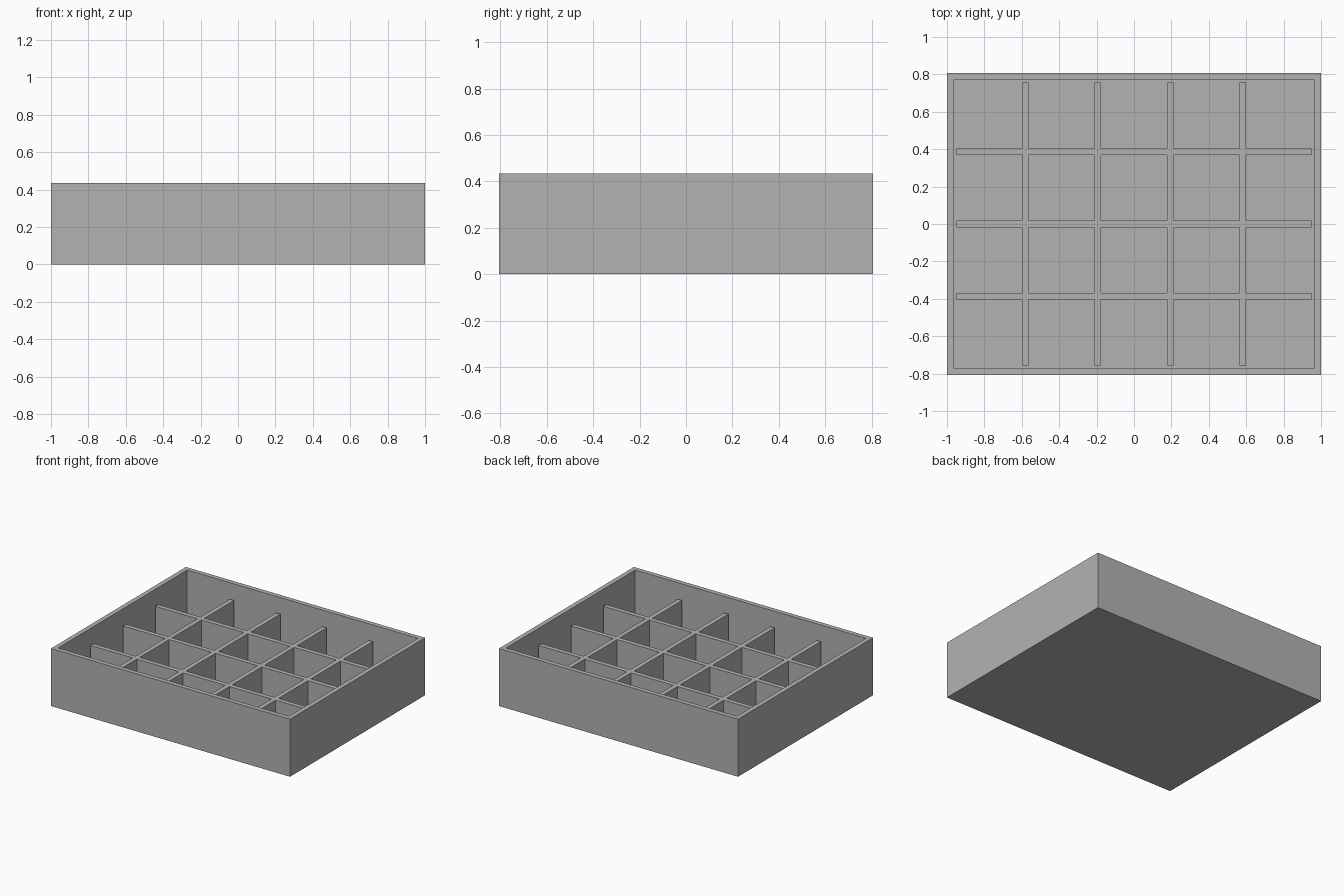
import bpy
import bmesh
from mathutils import Matrix

cube = bpy.data.objects.get("Cube")
if cube:
    bpy.data.objects.remove(cube, do_unlink=True)

COLS, ROWS = 5, 4
CELL, RIB, WALL = 0.352, 0.035, 0.05
PITCH = CELL + RIB
INNER_X = COLS * PITCH - RIB
INNER_Y = ROWS * PITCH - RIB
HEIGHT, FLOOR, RIB_TOP = 0.435, 0.05, 0.318

grey = bpy.data.materials.new("plain grey")
grey.use_nodes = True
colour = (0.45, 0.45, 0.45, 1)
grey.diffuse_color = colour
grey.node_tree.nodes["Principled BSDF"].inputs["Base Color"].default_value = colour


def add_box(bm, centre, size):
    matrix = Matrix.Translation(centre) @ Matrix.Diagonal((*size, 1))
    return bmesh.ops.create_cube(bm, size=1, matrix=matrix)["verts"]


def make_object(name, bm):
    mesh = bpy.data.meshes.new(name)
    bm.to_mesh(mesh)
    bm.free()
    mesh.materials.append(grey)
    obj = bpy.data.objects.new(name, mesh)
    bpy.context.collection.objects.link(obj)
    return obj


# Tray: a block whose top is inset for the rim, then sunk to the floor
bm = bmesh.new()
add_box(bm, (0, 0, HEIGHT / 2), (INNER_X + 2 * WALL, INNER_Y + 2 * WALL, HEIGHT))
bm.normal_update()
top = max(bm.faces, key=lambda f: f.calc_center_median().z)
bmesh.ops.inset_region(bm, faces=[top], thickness=WALL)
well = bmesh.ops.extrude_discrete_faces(bm, faces=[top])["faces"][0]
for v in well.verts:
    v.co.z = FLOOR
bmesh.ops.recalc_face_normals(bm, faces=bm.faces)
make_object("tray", bm)

rib_height = RIB_TOP - FLOOR
rib_z = FLOOR + rib_height / 2

# Long dividers running front to back
bm = bmesh.new()
for i in range(1, COLS):
    add_box(bm, ((i - COLS / 2) * PITCH, 0, rib_z), (RIB, INNER_Y, rib_height))
make_object("long_dividers", bm)

# Cross dividers, one short piece between each pair of long dividers
bm = bmesh.new()
for j in range(1, ROWS):
    for i in range(COLS):
        x = (i - (COLS - 1) / 2) * PITCH
        add_box(bm, (x, (j - ROWS / 2) * PITCH, rib_z), (CELL, RIB, rib_height))
make_object("cross_dividers", bm)
